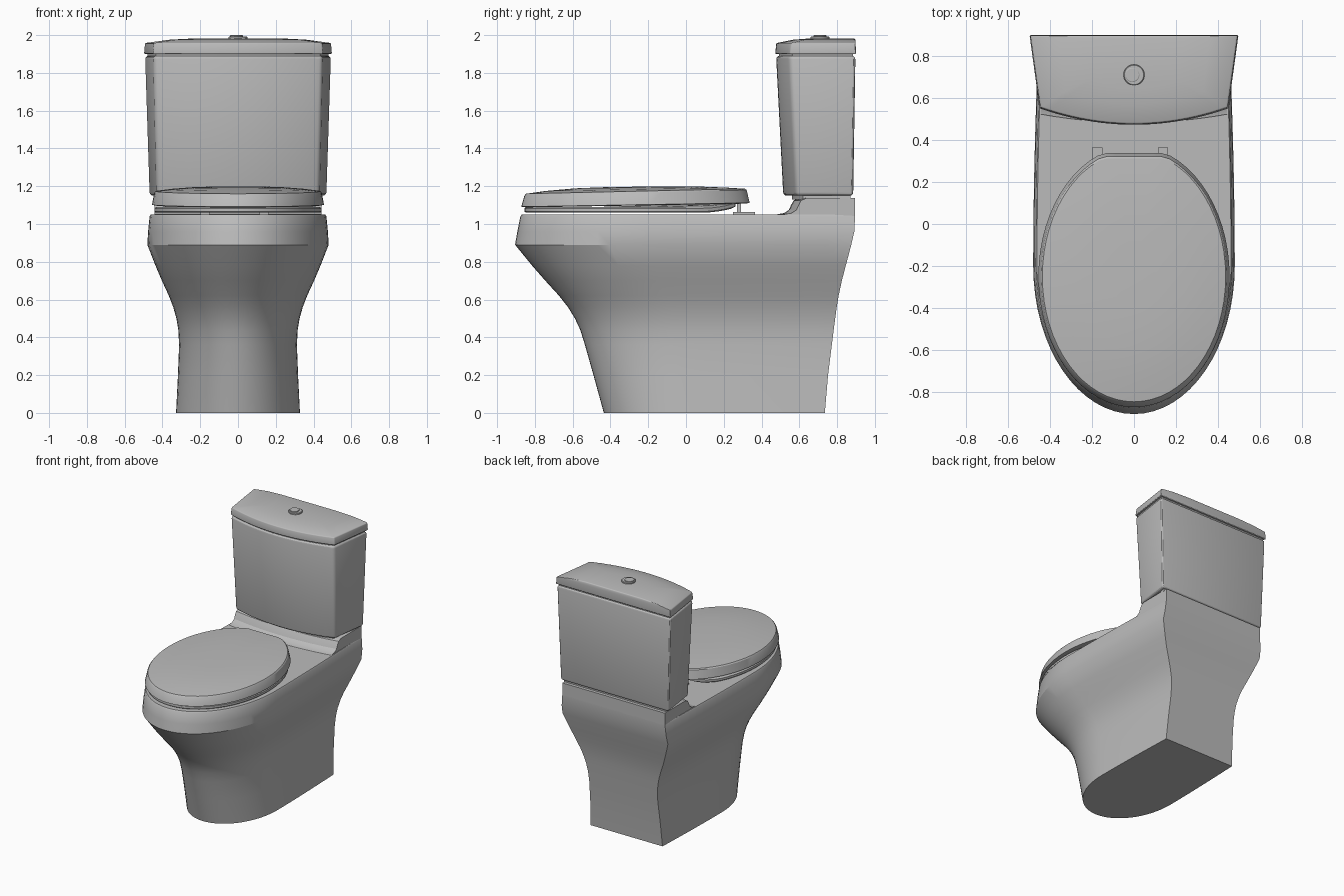
import bpy, bmesh, math

if "Cube" in bpy.data.objects:
    bpy.data.objects.remove(bpy.data.objects["Cube"])

ceramic = bpy.data.materials.new("ceramic_grey")
ceramic.diffuse_color = (0.5, 0.5, 0.5, 1)
ceramic.use_nodes = True
ceramic.node_tree.nodes["Principled BSDF"].inputs["Base Color"].default_value = ceramic.diffuse_color


def loft(name, rings, bevel=0.0, angle=28):
    """Skin a stack of closed rings, cap both ends and smooth it."""
    bm = bmesh.new()
    rows = [[bm.verts.new(p) for p in r] for r in rings]
    n = len(rows[0])
    for a, b in zip(rows, rows[1:]):
        for i in range(n):
            j = (i + 1) % n
            bm.faces.new((a[i], a[j], b[j], b[i]))
    bm.faces.new(rows[0][::-1])
    bm.faces.new(rows[-1])
    bmesh.ops.recalc_face_normals(bm, faces=bm.faces)
    me = bpy.data.meshes.new(name)
    bm.to_mesh(me)
    bm.free()
    me.materials.append(ceramic)
    ob = bpy.data.objects.new(name, me)
    bpy.context.collection.objects.link(ob)
    bpy.ops.object.select_all(action='DESELECT')
    ob.select_set(True)
    bpy.context.view_layer.objects.active = ob
    if bevel:
        m = ob.modifiers.new("bevel", 'BEVEL')
        m.width, m.segments = bevel, 3
        m.limit_method, m.angle_limit = 'ANGLE', math.radians(35)
        bpy.ops.object.modifier_apply(modifier=m.name)
    bpy.ops.object.shade_smooth_by_angle(angle=math.radians(angle))
    return ob


# --- pedestal and bowl: straight sides at the back, half ellipse in front
def bowl_ring(z, w, front, back, mid, taper=0.95):
    pts = []
    for i in range(9):
        t = i / 8
        pts.append((w * (taper + (1 - taper) * math.sin(t * math.pi / 2)),
                    back + (mid - back) * t, z))
    for i in range(1, 32):
        a = math.pi * i / 32
        pts.append((w * math.cos(a), mid - (mid - front) * math.sin(a), z))
    return pts + [(-x, y, z) for x, y, z in reversed(pts[:9])]


bowl_levels = [  # height, half width, front, back, start of the rounded front
    (0.00, .328, -.435, .735, .02), (0.20, .318, -.490, .752, .00),
    (0.36, .312, -.535, .772, -.02), (0.44, .316, -.560, .782, -.04),
    (0.50, .326, -.588, .790, -.06), (0.56, .343, -.625, .798, -.08),
    (0.62, .366, -.672, .808, -.11), (0.70, .403, -.745, .825, -.14),
    (0.78, .437, -.815, .846, -.17), (0.89, .480, -.905, .875, -.20),
    (0.96, .476, -.893, .891, -.20), (1.04, .468, -.877, .895, -.20),
    (1.05, .462, -.869, .895, -.20)]
loft("bowl_pedestal", [bowl_ring(*l) for l in bowl_levels])

# --- raised deck under the tank, with a concave, slightly bowed front
deck_profile = [(.895, 1.04), (.47, 1.04), (.485, 1.052), (.52, 1.058),
                (.545, 1.075), (.556, 1.10), (.57, 1.125), (.60, 1.138),
                (.895, 1.138)]
deck = []
for i in range(17):
    x = -0.443 + 0.886 * i / 16
    bow = 0.04 * (x / .443) ** 2
    deck.append([(x, y + (bow if y < .8 else 0), z) for y, z in deck_profile])
loft("tank_deck", deck)


# --- tank: flat back, tapering sides, bowed front
def tank_ring(z, w_back, w_front, back, side, front):
    pts = [(w_back, back, z)]
    for i in range(25):
        u = 1 - i / 12
        pts.append((w_front * u, front + (side - front) * u * u, z))
    return pts + [(-w_back, back, z)]


loft("tank", [tank_ring(1.15, .470, .430, .885, .585, .515),
              tank_ring(1.89, .494, .447, .897, .550, .477)], 0.018)
loft("tank_neck", [tank_ring(1.13, .445, .40, .87, .62, .56),
                   tank_ring(1.16, .445, .40, .87, .62, .56)])
loft("tank_lid_joint", [tank_ring(1.88, .480, .435, .885, .565, .492),
                        tank_ring(1.91, .480, .435, .885, .565, .492)])
loft("tank_lid", [tank_ring(1.90, .498, .450, .900, .550, .472),
                  tank_ring(1.958, .493, .445, .898, .556, .478),
                  tank_ring(1.976, .36, .33, .896, .630, .570),
                  tank_ring(1.982, .24, .21, .894, .690, .650)], 0.018)


# --- flush button
def disc(z, r, x=0, y=.71):
    return [(x + r * math.cos(a * math.pi / 16), y + r * math.sin(a * math.pi / 16), z)
            for a in range(32)]


loft("flush_button", [disc(1.97, .05), disc(1.99, .05), disc(1.993, .046)])
loft("flush_button_cap", [disc(1.985, .034, -.008), disc(1.998, .034, -.008),
                          disc(2.0, .031, -.008)])


# --- seat and cover: ellipse cut straight at the back
def seat_ring(scale, height, cut=.33):
    pts = []
    for i in range(64):
        a = 2 * math.pi * i / 64
        y = min(-.25 + .615 * scale * math.sin(a), -.25 + (cut + .25) * scale)
        pts.append((.45 * scale * math.cos(a), y, height(y)))
    return pts


def tilted(front, back):
    return lambda y: front + (back - front) * (y + .85) / 1.18


def underside(z):
    return lambda y: z + .45 * max(0, y - .08) ** 2 / .55


loft("seat", [seat_ring(.97, underside(1.06), .25), seat_ring(.985, underside(1.066), .27),
              seat_ring(.985, underside(1.083), .27), seat_ring(.96, underside(1.09), .27)])
loft("seat_cover", [seat_ring(.97, tilted(1.088, 1.108)), seat_ring(1.012, tilted(1.092, 1.112)),
                    seat_ring(.985, tilted(1.150, 1.180)), seat_ring(.97, tilted(1.160, 1.187)),
                    seat_ring(.80, tilted(1.173, 1.195)), seat_ring(.55, tilted(1.185, 1.202)),
                    seat_ring(.25, tilted(1.191, 1.204))])


# --- hinges
def box(name, x0, x1, y0, y1, z0, z1):
    loft(name, [[(x0, y0, z), (x1, y0, z), (x1, y1, z), (x0, y1, z)] for z in (z0, z1)])


for side, x in (("left", -.175), ("right", .138)):
    box(side + "_hinge_foot", x - .024, x + .024, .25, .365, 1.045, 1.063)
    box(side + "_hinge_post", x - .015, x + .015, .27, .29, 1.05, 1.13)
